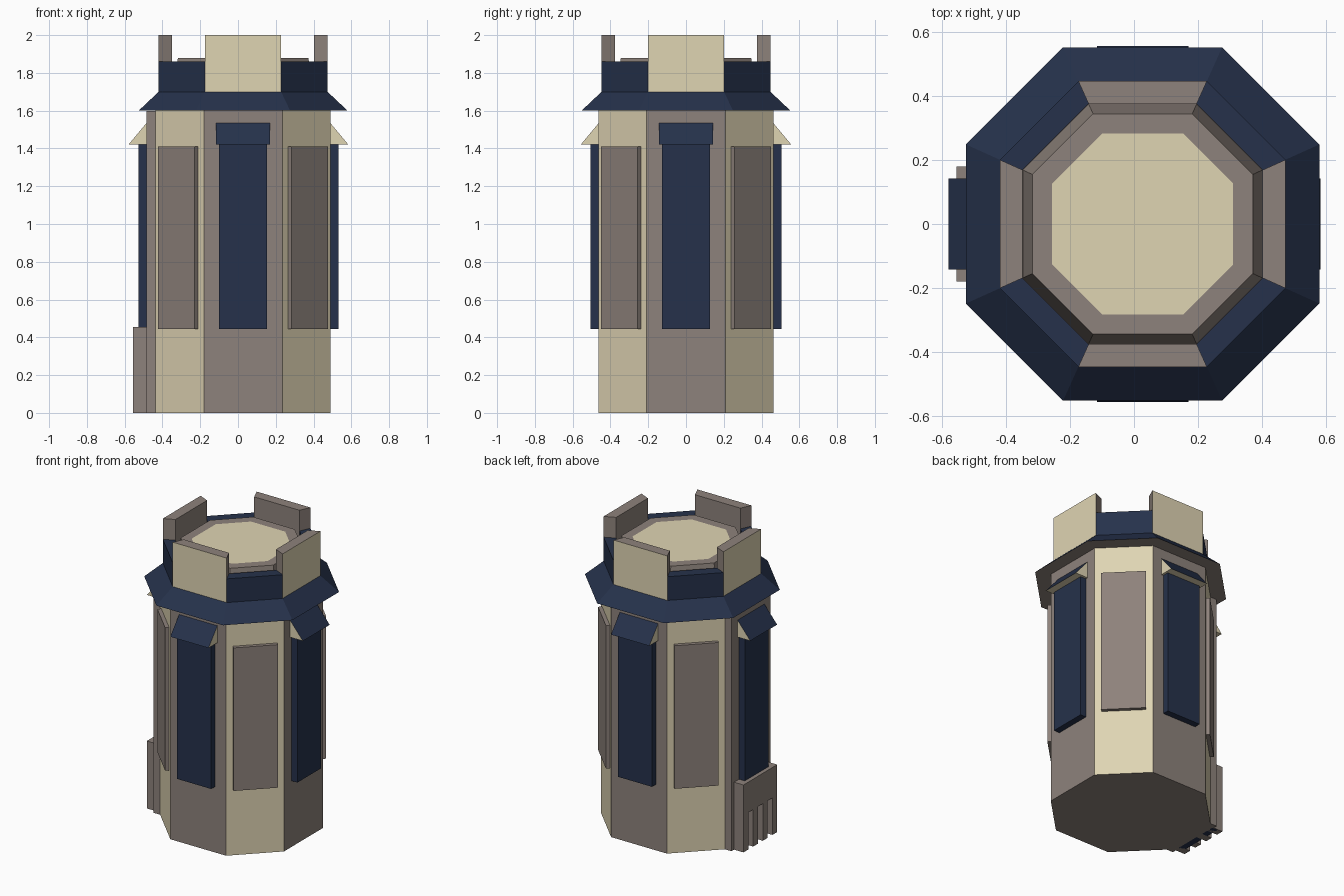
import bpy, bmesh, math
from mathutils import Vector

if "Cube" in bpy.data.objects:
    bpy.data.objects.remove(bpy.data.objects["Cube"])

CX = 0.027          # tower axis sits slightly right because of the door side
RATIO = 0.45        # half side / apothem of the octagon
APO = 0.4625        # body apothem
DIAG = APO * (1 + RATIO) / math.sqrt(2)


def material(name, rgb):
    m = bpy.data.materials.new(name)
    m.diffuse_color = (*rgb, 1)
    m.use_nodes = True
    m.node_tree.nodes["Principled BSDF"].inputs["Base Color"].default_value = m.diffuse_color
    return m


CREAM, GREY, NAVY = 0, 1, 2
MATS = [material("cream", (0.74, 0.66, 0.45)),
        material("warm grey", (0.27, 0.225, 0.20)),
        material("navy", (0.019, 0.031, 0.070))]


def build(name, verts, faces, mats):
    bm = bmesh.new()
    vs = [bm.verts.new(v) for v in verts]
    for f, m in zip(faces, mats):
        bm.faces.new([vs[i] for i in f]).material_index = m
    bmesh.ops.recalc_face_normals(bm, faces=bm.faces)
    me = bpy.data.meshes.new(name)
    bm.to_mesh(me)
    bm.free()
    for m in MATS:
        me.materials.append(m)
    ob = bpy.data.objects.new(name, me)
    bpy.context.collection.objects.link(ob)
    return ob


def octagon(r, z):
    h = r * RATIO
    pts = [(-h, -r), (h, -r), (r, -h), (r, h), (h, r), (-h, r), (-r, h), (-r, -h)]
    return [Vector((x + CX, y, z)) for x, y in pts]


def loft(name, rings, side, bottom=None, top=None):
    """Octagonal loft; side(level, i) picks the colour, even i = straight sides."""
    verts, faces, mats = [], [], []
    for r, z in rings:
        verts += octagon(r, z)
    for k in range(len(rings) - 1):
        for i in range(8):
            j = (i + 1) % 8
            faces.append((k*8 + i, k*8 + j, k*8 + 8 + j, k*8 + 8 + i))
            mats.append(side(k, i))
    n = len(verts)
    if bottom is not None:
        faces.append(tuple(range(8)))
        mats.append(bottom)
    if top is not None:
        faces.append(tuple(range(n - 8, n)))
        mats.append(top)
    return build(name, verts, faces, mats)


def at(deg, u, d, z):
    """Point at sideways u and distance d on the side facing deg (0 = front)."""
    a = math.radians(deg)
    s, c = math.sin(a), math.cos(a)
    return Vector((CX + u*c + d*s, u*s - d*c, z))


BOX = [(0, 1, 2, 3), (4, 5, 6, 7), (0, 1, 5, 4), (1, 2, 6, 5), (2, 3, 7, 6), (3, 0, 4, 7)]


def box(name, deg, u0, u1, d0, d1, z0, z1, mat):
    verts = [at(deg, u, d, z) for z in (z0, z1)
             for u, d in ((u0, d0), (u1, d0), (u1, d1), (u0, d1))]
    return build(name, verts, BOX, [mat] * 6)


# Tower body: grey straight sides, cream diagonals
loft("tower_body", [(APO, 0), (APO, 1.6)], lambda k, i: CREAM if i % 2 else GREY, GREY, GREY)

# Flared eave
loft("eave", [(0.553, 1.6), (0.447, 1.70)], lambda k, i: NAVY, GREY, GREY)

# Roof deck with steep rim and cream centre
loft("roof_rim", [(0.375, 1.70), (0.345, 1.88), (0.283, 1.88)], lambda k, i: GREY, None, CREAM)

# Crenellated parapet: tall cream merlons on straight sides, low navy walls on diagonals
lo_out, lo_in = octagon(0.447, 1.70), octagon(0.376, 1.70)
for i in range(8):
    j = (i + 1) % 8
    tall = i % 2 == 0
    base = [lo_out[i], lo_out[j], lo_in[j], lo_in[i]]
    up = Vector((0, 0, 0.30 if tall else 0.16))
    verts = base + [v + up for v in base]
    mats = [GREY, GREY, CREAM, GREY, GREY, GREY] if tall else [NAVY] * 6
    build("merlon" if tall else "low_parapet", verts, BOX, mats)

# Thickened wall on the door side
box("door_side_wall", -90, -0.208, 0.208, APO - 0.02, 0.512, 0, 1.599, GREY)

# Tall navy windows with awnings on the straight sides
for deg in (0, 90, 180, -90):
    d = 0.512 if deg == -90 else APO
    box("window", deg, -0.127, 0.127, d - 0.01, d + 0.043, 0.445, 1.42, NAVY)
    verts = [at(deg, u, dd, z) for u in (-0.143, 0.143)
             for dd, z in ((d - 0.005, 1.42), (d + 0.095, 1.42), (d - 0.005, 1.54))]
    build("awning", verts, [(0, 1, 2), (3, 4, 5), (0, 1, 4, 3), (1, 2, 5, 4), (0, 2, 5, 3)],
          [CREAM, CREAM, CREAM, NAVY, CREAM])

# Shallow grey panels on the diagonals
for deg in (45, 135, 225, 315):
    box("diagonal_panel", deg, -0.137, 0.137, DIAG - 0.01, DIAG + 0.025, 0.445, 1.41, GREY)

# Door block: lintel, four bars and navy slots between them
D0, D1, H = 0.505, 0.582, 0.25
box("door_lintel", -90, -0.18, 0.18, D0, D1, H, 0.455, GREY)
box("door_slots", -90, -0.175, 0.175, D0, D1 - 0.035, 0, H, NAVY)
step = 0.36 / 7
for k in range(4):
    u = -0.18 + 2 * k * step
    box("door_bar", -90, u, u + step, D0, D1, 0, H, GREY)
